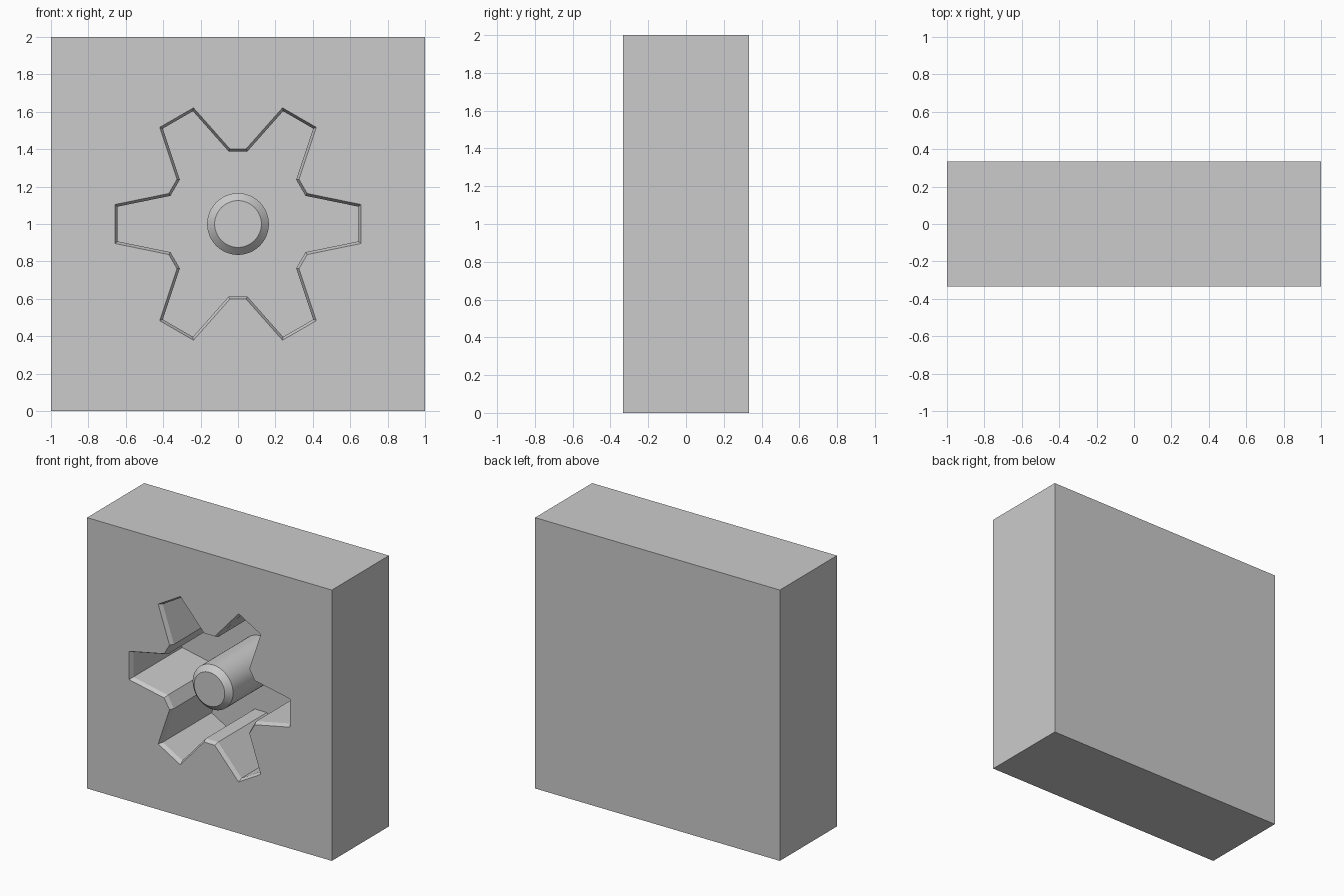
import bpy, bmesh, math
from mathutils import Vector

if "Cube" in bpy.data.objects:
    bpy.data.objects.remove(bpy.data.objects["Cube"])

DEPTH = 1 / 3          # half thickness of the block
FLOOR = -DEPTH + 0.6   # y of the recess floor

grey = bpy.data.materials.new("plain grey")
grey.diffuse_color = (0.6, 0.6, 0.6, 1)
grey.use_nodes = True
grey.node_tree.nodes["Principled BSDF"].inputs["Base Color"].default_value = grey.diffuse_color


def gear_outline(grow):
    """Six-tooth outline in x/z, offset outward by grow with mitred corners."""
    pts = []
    for k in range(6):
        a = math.radians(60 * k)
        for r, t in ((0.388, -0.157), (0.643, -0.093), (0.643, 0.093), (0.388, 0.157)):
            if r < 0.5:  # root corners sit beside the valley midline
                b = a + math.copysign(math.radians(30), t)
                s = -math.copysign(0.05, t)
                pts.append(Vector((0.388 * math.cos(b) - s * math.sin(b),
                                   0.388 * math.sin(b) + s * math.cos(b))))
            else:
                pts.append(Vector((r * math.cos(a) - t * math.sin(a),
                                   r * math.sin(a) + t * math.cos(a))))
    out = []
    for i, p in enumerate(pts):
        d1 = (p - pts[i - 1]).normalized()
        d2 = (pts[(i + 1) % len(pts)] - p).normalized()
        n1, n2 = Vector((d1.y, -d1.x)), Vector((d2.y, -d2.x))
        out.append(p + (n1 + n2) * grow / (1 + n1.dot(n2)))
    return out


def ring(bm, pts, y):
    return [bm.verts.new((p[0], y, p[1] + 1)) for p in pts]


def bridge(bm, a, b):
    n = len(a)
    return [bm.faces.new((a[i], a[(i + 1) % n], b[(i + 1) % n], b[i])) for i in range(n)]


def finish(bm, name):
    mesh = bpy.data.meshes.new(name)
    bm.to_mesh(mesh)
    bm.free()
    mesh.materials.append(grey)
    obj = bpy.data.objects.new(name, mesh)
    bpy.context.collection.objects.link(obj)
    return obj


# Block with a gear-shaped recess and a chamfered opening
bm = bmesh.new()
square = [(-1, -1), (1, -1), (1, 1), (-1, 1)]
front, back = ring(bm, square, -DEPTH), ring(bm, square, DEPTH)
bridge(bm, front, back)
bm.faces.new(back)
lip = ring(bm, gear_outline(0.014), -DEPTH)
wall = ring(bm, gear_outline(0), -DEPTH + 0.03)
floor = ring(bm, gear_outline(0), FLOOR)
bridge(bm, lip, wall)
bridge(bm, wall, floor)
bm.faces.new(floor)
rim = [e for e in bm.edges if all(abs(v.co.y + DEPTH) < 1e-5 for v in e.verts)]
bmesh.ops.triangle_fill(bm, edges=rim, use_beauty=True, normal=(0, -1, 0))
bmesh.ops.recalc_face_normals(bm, faces=bm.faces)
finish(bm, "block")

# Round centre pin with a chamfered end, flush with the block front
bm = bmesh.new()
N = 64
circle = lambda r: [(r * math.cos(2 * math.pi * i / N), r * math.sin(2 * math.pi * i / N)) for i in range(N)]
tip = ring(bm, circle(0.125), -DEPTH)
shoulder = ring(bm, circle(0.165), -DEPTH + 0.04)
base = ring(bm, circle(0.165), FLOOR + 0.01)
sides = bridge(bm, tip, shoulder) + bridge(bm, shoulder, base)
bm.faces.new(tip)
bm.faces.new(base)
bmesh.ops.recalc_face_normals(bm, faces=bm.faces)
for f in sides:
    f.smooth = True
for e in bm.edges:
    e.smooth = e.calc_face_angle(0) < math.radians(30)
finish(bm, "centre_pin")
